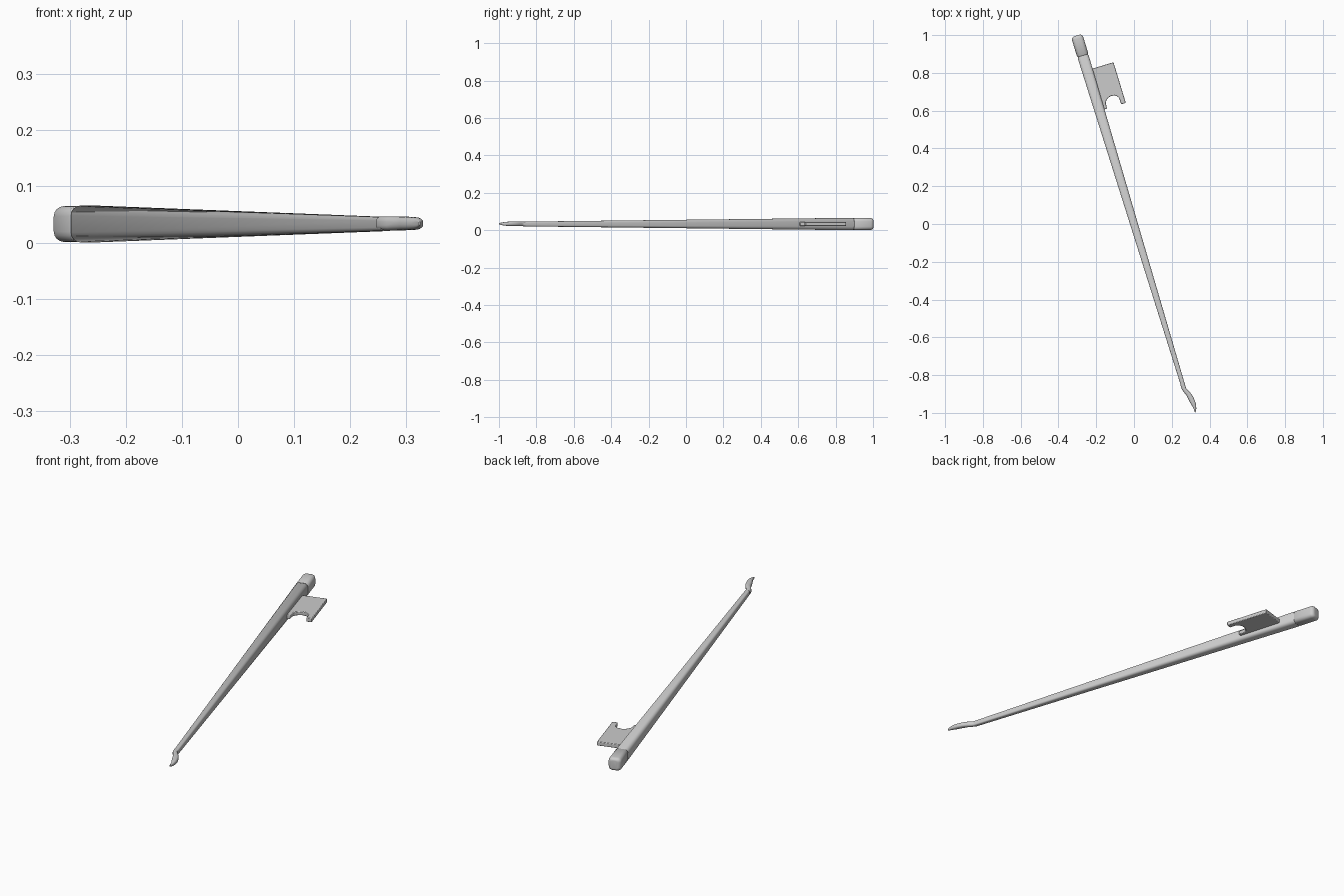
import bpy, bmesh
from math import sin, cos, pi, radians, atan2
from mathutils import Matrix, Vector

if "Cube" in bpy.data.objects:
    bpy.data.objects.remove(bpy.data.objects["Cube"])

ZC = 0.033                                   # height of the centre plane
TILT = Matrix.Translation((0, 0, ZC)) @ Matrix.Rotation(radians(16.9), 4, 'Z')


def finish(name, bm, matrix):
    bmesh.ops.recalc_face_normals(bm, faces=bm.faces)
    me = bpy.data.meshes.new(name)
    bm.to_mesh(me)
    bm.free()
    me.transform(matrix)
    ob = bpy.data.objects.new(name, me)
    bpy.context.collection.objects.link(ob)
    bpy.ops.object.select_all(action='DESELECT')
    ob.select_set(True)
    bpy.context.view_layer.objects.active = ob
    return ob


def section(w, h, rnd=0.3, seg=4):
    """Rounded rectangle, as (across, up) points."""
    r = rnd * min(w, h)
    pts = []
    for i, (sx, sz) in enumerate(((1, 1), (-1, 1), (-1, -1), (1, -1))):
        for k in range(seg + 1):
            a = i * pi / 2 + k * pi / 2 / seg
            pts.append((sx * (w / 2 - r) + r * cos(a), sz * (h / 2 - r) + r * sin(a)))
    return pts


def loft(name, stations, matrix, rnd=0.3):
    """Skin rounded rectangles along stations of (x, y, width, height)."""
    bm = bmesh.new()
    rings = []
    for i, (x, y, w, h) in enumerate(stations):
        a, b = stations[max(i - 1, 0)], stations[min(i + 1, len(stations) - 1)]
        t = Vector((b[0] - a[0], b[1] - a[1])).normalized()
        rings.append([bm.verts.new((x + u * t.y, y - u * t.x, v)) for u, v in section(w, h, rnd)])
    n = len(rings[0])
    for p, q in zip(rings, rings[1:]):
        for k in range(n):
            bm.faces.new((p[k], p[(k + 1) % n], q[(k + 1) % n], q[k]))
    bm.faces.new(rings[0])
    bm.faces.new(rings[-1])
    ob = finish(name, bm, matrix)
    bpy.ops.object.shade_smooth_by_angle(angle=radians(40))
    return ob


# tapered shaft with a small chamfer at the seam
loft("shaft", [(0, -0.91, 0.022, 0.025), (0, 0.925, 0.060, 0.066),
               (0, 0.930, 0.054, 0.060), (0, 0.940, 0.054, 0.060)], TILT)

# end cap with a rounded top
R = 0.018
cap = [(0, 0.932, 0.056, 0.060), (0, 0.936, 0.062, 0.065)]
for k in range(7):
    a = k * pi / 12
    d = 2 * R * (1 - cos(a))
    cap.append((0, 1.025 + R * sin(a), 0.062 - d, 0.064 - d * 0.7))
loft("end_cap", cap, TILT)

# wavy pointed hook at the thin end
loft("hook_tip", [(0.256, -0.850, 0.021, 0.025), (0.263, -0.870, 0.022, 0.025),
                  (0.273, -0.884, 0.022, 0.025), (0.287, -0.899, 0.025, 0.025),
                  (0.300, -0.920, 0.028, 0.024), (0.311, -0.943, 0.027, 0.023),
                  (0.319, -0.962, 0.021, 0.021), (0.323, -0.978, 0.014, 0.017),
                  (0.324, -0.990, 0.008, 0.012), (0.324, -0.999, 0.003, 0.006)],
     Matrix.Translation((0, 0, ZC + 0.001)), rnd=0.42)

# flat side plate with an arched notch
outline = [(0.0, 0.851), (0.145, 0.851), (0.145, 0.626), (0.119, 0.626), (0.119, 0.660),
           (0.112, 0.672), (0.099, 0.681), (0.082, 0.684), (0.065, 0.680), (0.051, 0.670),
           (0.043, 0.655), (0.041, 0.626), (0.0, 0.626)]
bm = bmesh.new()
face = bm.faces.new([bm.verts.new((x, y, -0.010)) for x, y in outline])
ext = bmesh.ops.extrude_face_region(bm, geom=[face])
bmesh.ops.translate(bm, vec=(0, 0, 0.020),
                    verts=[g for g in ext["geom"] if isinstance(g, bmesh.types.BMVert)])
plate = finish("side_plate", bm, TILT)
bev = plate.modifiers.new("soft_edges", 'BEVEL')
bev.width = 0.003
bev.segments = 2
bpy.ops.object.shade_smooth_by_angle(angle=radians(40))
